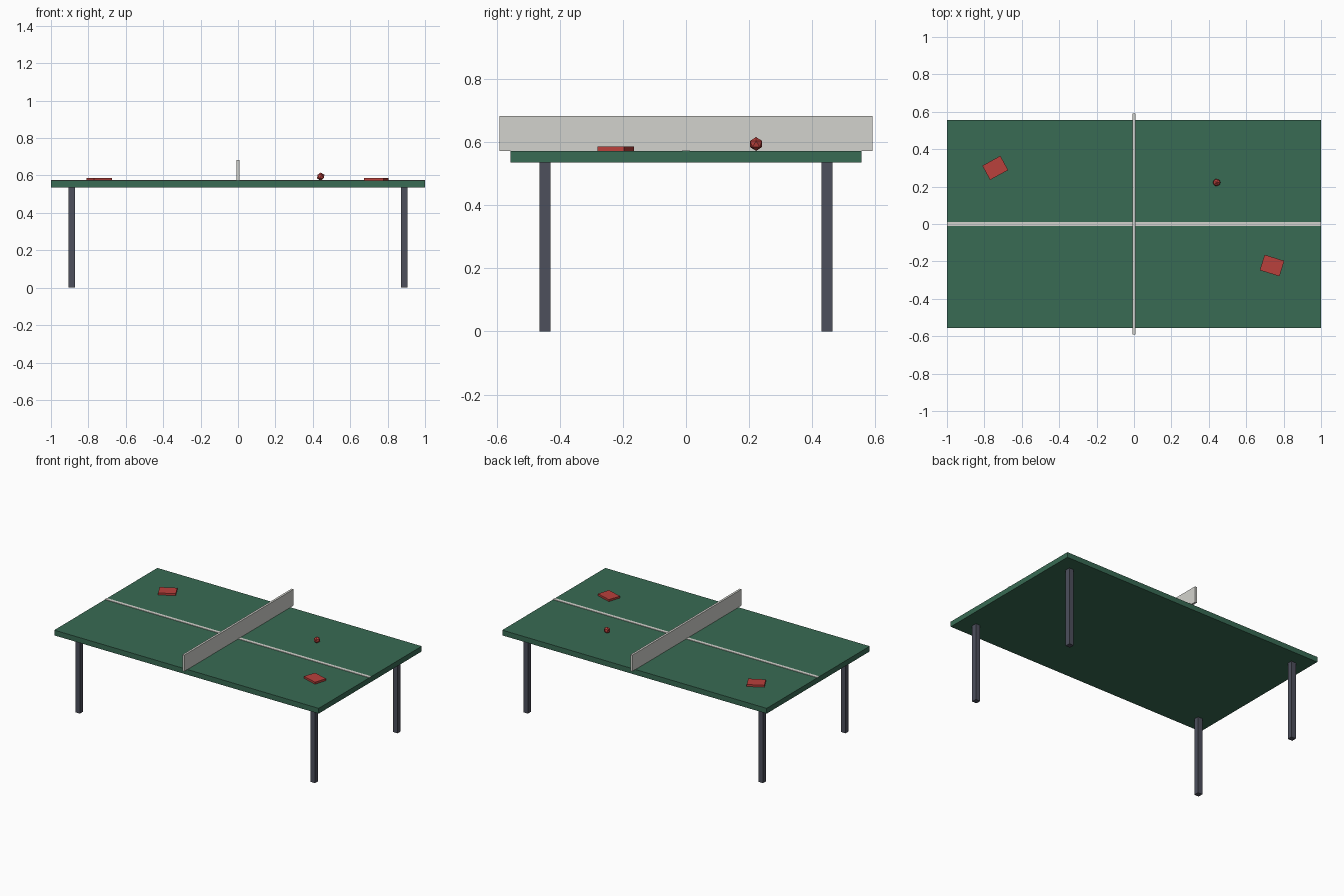
import bpy
import bmesh
from mathutils import Matrix

if "Cube" in bpy.data.objects:
    bpy.data.objects.remove(bpy.data.objects["Cube"])


def material(name, rgb):
    m = bpy.data.materials.new(name)
    m.diffuse_color = (*rgb, 1.0)
    m.use_nodes = True
    m.node_tree.nodes["Principled BSDF"].inputs["Base Color"].default_value = m.diffuse_color
    return m


GREEN = material("table_green", (0.04, 0.145, 0.087))
GREY = material("leg_grey", (0.075, 0.08, 0.108))
WHITE = material("off_white", (0.65, 0.65, 0.61))
RED = material("red", (0.49, 0.052, 0.045))


def finish(name, bm, mat, loc, rot=0.0):
    mesh = bpy.data.meshes.new(name)
    bm.to_mesh(mesh)
    bm.free()
    mesh.materials.append(mat)
    ob = bpy.data.objects.new(name, mesh)
    ob.location = loc
    ob.rotation_euler.z = rot
    bpy.context.collection.objects.link(ob)
    return ob


def box(name, size, centre_xy, bottom, mat, rot=0.0):
    bm = bmesh.new()
    bmesh.ops.create_cube(bm, size=1.0, matrix=Matrix.Diagonal((*size, 1.0)))
    return finish(name, bm, mat, (*centre_xy, bottom + size[2] / 2), rot)


BOTTOM, TOP = 0.536, 0.572

# Table top with its painted centre line
box("table_top", (2.0, 1.113, TOP - BOTTOM), (0, 0), BOTTOM, GREEN)
box("centre_line", (2.0, 0.022, 0.003), (0, 0), TOP, WHITE)

# Net, overhanging the table at both sides
box("net", (0.0146, 1.182, 0.111), (0, 0), TOP, WHITE)

# Four square legs
for sx, end in ((-1, "left"), (1, "right")):
    for sy, side in ((-1, "front"), (1, "back")):
        box(f"leg_{side}_{end}", (0.035, 0.035, BOTTOM),
            (sx * 0.889, sy * 0.446), 0.0, GREY)

# Two bats lying on the table
for name, xy, rot in (("bat_left", (-0.742, 0.30), 0.5),
                      ("bat_right", (0.738, -0.222), -0.3)):
    box(name, (0.11, 0.0865, 0.0135), xy, TOP, RED, rot)

# Faceted ball
bm = bmesh.new()
bmesh.ops.create_icosphere(bm, subdivisions=1, radius=0.022)
finish("ball", bm, RED, (0.442, 0.222, TOP + 0.022))
